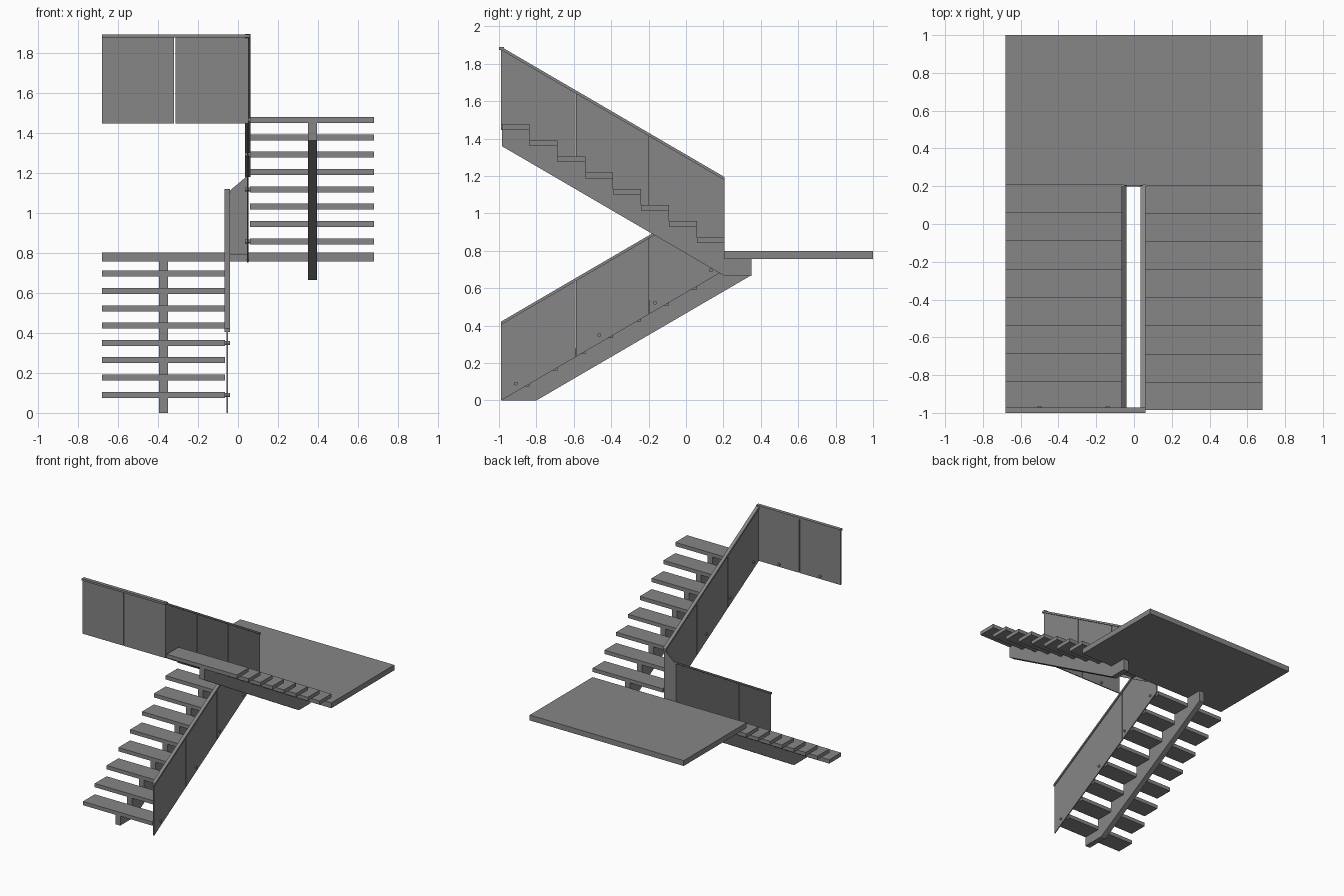
import bpy, bmesh
from mathutils import Matrix, Vector

cube = bpy.data.objects.get("Cube")
if cube:
    bpy.data.objects.remove(cube, do_unlink=True)

grey = bpy.data.materials.new("plain grey")
grey.use_nodes = True
COLOUR = (0.24, 0.24, 0.24, 1)
grey.diffuse_color = COLOUR
grey.node_tree.nodes["Principled BSDF"].inputs["Base Color"].default_value = COLOUR

STEPS = 8
RUN, RISE = 0.149, 0.0865
SLOPE = 0.583
FRONT, EDGE = -0.985, 0.207      # front end of the flights, landing edge
HALF = 0.68                      # half the overall width
TREAD = 0.03


def finish(name, bm):
    bmesh.ops.recalc_face_normals(bm, faces=bm.faces)
    mesh = bpy.data.meshes.new(name)
    bm.to_mesh(mesh)
    bm.free()
    mesh.materials.append(grey)
    obj = bpy.data.objects.new(name, mesh)
    bpy.context.collection.objects.link(obj)
    return obj


def prism(name, outline, start, end, axis="x"):
    """Extrude a (y, z) outline along x, or an (x, z) outline along y."""
    bm = bmesh.new()
    put = (lambda a, b: (start, a, b)) if axis == "x" else (lambda a, b: (a, start, b))
    face = bm.faces.new([bm.verts.new(put(a, b)) for a, b in outline])
    out = bmesh.ops.extrude_face_region(bm, geom=[face])
    depth = end - start
    move = Vector((depth, 0, 0)) if axis == "x" else Vector((0, depth, 0))
    bmesh.ops.translate(bm, vec=move, verts=[v for v in out["geom"] if isinstance(v, bmesh.types.BMVert)])
    return finish(name, bm)


def box(name, x0, x1, y0, y1, z0, z1):
    return prism(name, [(y0, z0), (y1, z0), (y1, z1), (y0, z1)], x0, x1)


def pin(name, centre, length, axis):
    bm = bmesh.new()
    bmesh.ops.create_cone(bm, cap_ends=True, segments=16, radius1=0.01, radius2=0.01, depth=length)
    turn = Matrix.Rotation(1.5707963, 4, "Y" if axis == "x" else "X")
    bmesh.ops.transform(bm, matrix=Matrix.Translation(centre) @ turn, verts=bm.verts)
    return finish(name, bm)


def sloped_band(name, y0, y1, low, high, slope, x, width):
    """Upright slab whose lower and upper edges follow the stair slope from FRONT."""
    rise = lambda y: slope * (y - FRONT)
    prism(name, [(y0, low + rise(y0)), (y1, low + rise(y1)),
                 (y1, high + rise(y1)), (y0, high + rise(y0))], x - width / 2, x + width / 2)


def flight(label, side, glass_x, inner_x, first_z, going_up, glass_low, glass_high):
    # Treads and the pins that hold the glass
    stepped = []
    for i in range(STEPS):
        y0 = FRONT + RUN * i if going_up else EDGE - RUN * (i + 1)
        z0 = first_z + RISE * i
        xs = sorted((side * HALF, inner_x))
        box(f"{label}_tread_{i + 1}", *xs, y0, y0 + RUN, z0, z0 + TREAD)
        stepped += [(y0, z0), (y0 + RUN, z0)] if going_up else [(y0 + RUN, z0), (y0, z0)]
        if i in (0, 3, 5, 7):
            mid = (inner_x + glass_x - side * 0.012) / 2
            pin(f"{label}_pin_{i + 1}", (mid, y0 + RUN / 2, z0 + TREAD / 2), 0.025, "x")

    # Saw-toothed central stringer
    if going_up:
        outline = [(FRONT, 0)] + stepped + [(EDGE, 0.757), (0.35, 0.757), (0.35, 0.67), (-0.8, 0)]
    else:
        outline = [(0.35, 0.665), (0.35, 0.757), (EDGE, 0.757)] + stepped + [(FRONT, 1.36), (EDGE, 0.665)]
    prism(f"{label}_stringer", outline, side * 0.372 - 0.022, side * 0.372 + 0.022)

    # Three glass panels under one handrail
    slope = SLOPE if going_up else -SLOPE
    cuts = [FRONT - 0.003, -0.59, -0.197, EDGE - 0.002]
    for i, (a, b) in enumerate(zip(cuts, cuts[1:])):
        sloped_band(f"{label}_glass_{i + 1}", a + 0.002 * (i > 0), b - 0.002 * (i < 2),
                    glass_low, glass_high, slope, glass_x, 0.008)
    sloped_band(f"{label}_handrail", FRONT - 0.004, EDGE - 0.002,
                glass_high - 0.003, glass_high + 0.014, slope, glass_x, 0.027)


# Landing slab
box("landing", -HALF, HALF, EDGE, 1.0, 0.757, 0.80)

# Two opposed flights
LOW_X, HIGH_X = -0.053, 0.048
flight("lower", -1, LOW_X, -0.065, 0.075, True, 0.002, 0.41)
flight("upper", 1, HIGH_X, 0.06, 0.842, False, 1.445, 1.875)

# Glass link between the two railings at the landing
prism("landing_glass", [(LOW_X, 0.79), (HIGH_X, 0.79), (HIGH_X, 1.185), (LOW_X, 1.10)],
      EDGE - 0.008, EDGE - 0.001, "y")

# Guard across the top of the stairwell
for i, (a, b) in enumerate([(-HALF, -0.319), (-0.313, HIGH_X)]):
    box(f"guard_glass_{i + 1}", a, b, -0.988, -0.980, 1.445, 1.876)
    pin(f"guard_pin_{i + 1}", ((-0.5, -0.14)[i], -0.974, 1.468), 0.014, "y")
box("guard_handrail", -HALF, 0.061, -1.0, -0.972, 1.874, 1.89)
